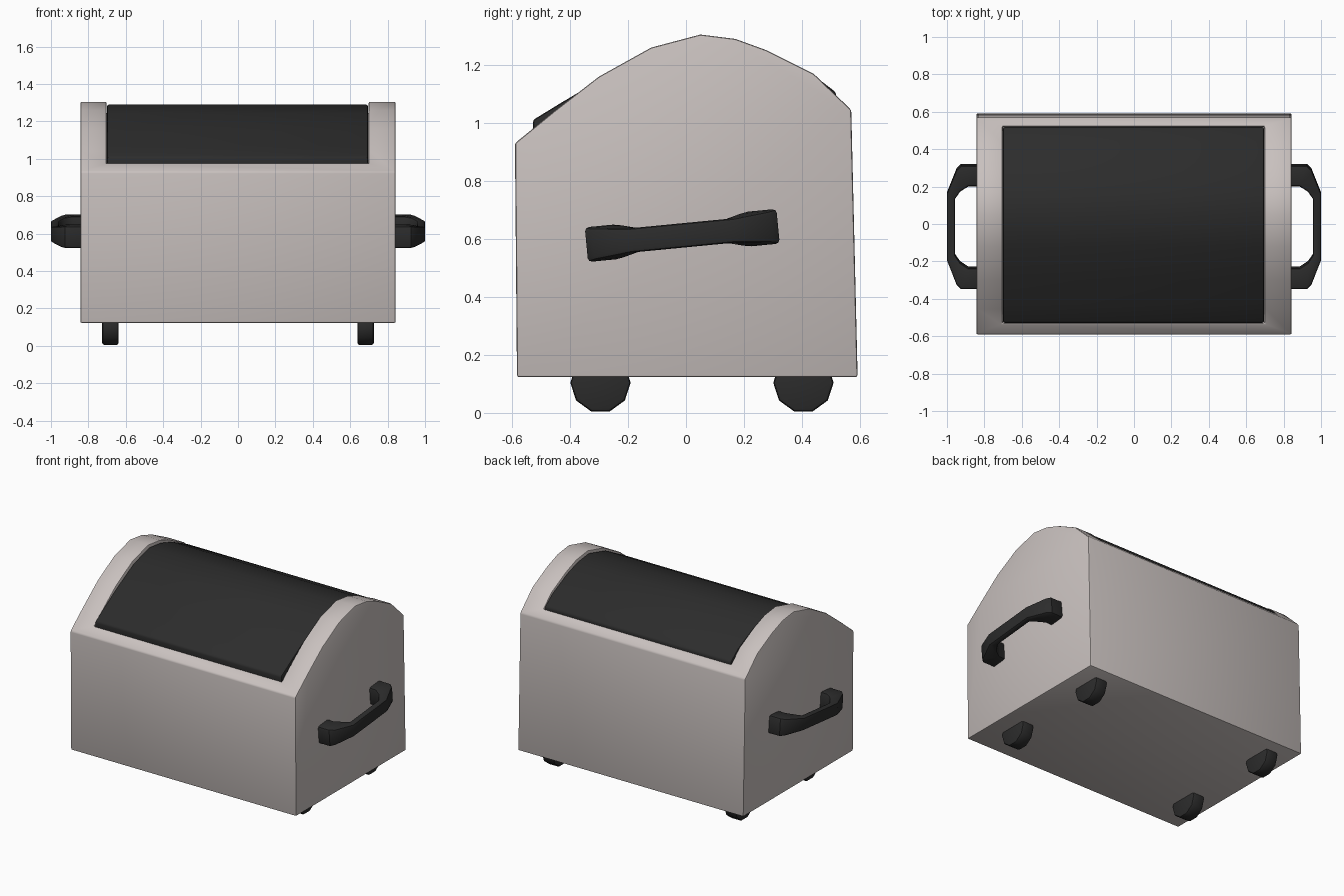
import bpy, bmesh, math
from mathutils import Matrix, Vector

if "Cube" in bpy.data.objects:
    bpy.data.objects.remove(bpy.data.objects["Cube"])


def material(name, rgb):
    m = bpy.data.materials.new(name)
    m.use_nodes = True
    m.diffuse_color = (*rgb, 1)
    m.node_tree.nodes["Principled BSDF"].inputs["Base Color"].default_value = (*rgb, 1)
    return m


SHELL = material("warm light grey", (0.58, 0.53, 0.515))
DARK = material("charcoal", (0.025, 0.025, 0.025))


def finish(bm, name, mat):
    bmesh.ops.recalc_face_normals(bm, faces=bm.faces)
    mesh = bpy.data.meshes.new(name)
    bm.to_mesh(mesh)
    bm.free()
    mesh.materials.append(mat)
    ob = bpy.data.objects.new(name, mesh)
    bpy.context.collection.objects.link(ob)
    return ob


def activate(ob):
    bpy.ops.object.select_all(action="DESELECT")
    ob.select_set(True)
    bpy.context.view_layer.objects.active = ob


def smooth(ob, degrees=35):
    activate(ob)
    bpy.ops.object.shade_smooth_by_angle(angle=math.radians(degrees))


def round_edges(ob, width, degrees=35, segments=2):
    mod = ob.modifiers.new("rounding", "BEVEL")
    mod.width = width
    mod.segments = segments
    mod.limit_method = "ANGLE"
    mod.angle_limit = math.radians(degrees)
    activate(ob)
    bpy.ops.object.modifier_apply(modifier=mod.name)


def extrude_profile(name, profile, x0, x1, mat):
    """Sweep a closed (y, z) outline along x."""
    bm = bmesh.new()
    face = bm.faces.new([bm.verts.new((x0, y, z)) for y, z in profile])
    ext = bmesh.ops.extrude_face_region(bm, geom=[face])
    moved = [g for g in ext["geom"] if isinstance(g, bmesh.types.BMVert)]
    bmesh.ops.translate(bm, verts=moved, vec=(x1 - x0, 0, 0))
    return finish(bm, name, mat)


# Body shell with a domed top
dome = [(-0.59, 0.93), (-0.455, 1.04), (-0.3, 1.16), (-0.12, 1.26), (0.05, 1.305),
        (0.17, 1.29), (0.28, 1.25), (0.44, 1.17), (0.57, 1.045)]
body = extrude_profile("body_shell", dome + [(0.592, 0.123), (-0.583, 0.123)],
                       -0.843, 0.843, SHELL)

# Lid outline, slightly lower than the side rims in the middle
lid_top = [(-0.528, 1.01), (-0.43, 1.07), (-0.3, 1.147), (-0.12, 1.243), (0.05, 1.29),
           (0.17, 1.275), (0.28, 1.24), (0.44, 1.165), (0.518, 1.105)]
lid_bottom = [(y, z - 0.06) for y, z in reversed(lid_top)]

# Recess that holds the lid
floor = [(y, z - 0.05) for y, z in lid_top]
floor[0], floor[-1] = (-0.531, floor[0][1]), (0.521, floor[-1][1])
cutter = extrude_profile("lid_recess_cutter", floor + [(0.521, 1.6), (-0.531, 1.6)],
                         -0.703, 0.698, SHELL)
cutter.hide_render = True
cut = body.modifiers.new("recess", "BOOLEAN")
cut.operation = "DIFFERENCE"
cut.solver = "EXACT"
cut.object = cutter
activate(body)
bpy.ops.object.modifier_apply(modifier=cut.name)
bpy.data.objects.remove(cutter)
round_edges(body, 0.012)
smooth(body)

# Curved lid
lid = extrude_profile("lid", lid_top + lid_bottom, -0.7, 0.695, DARK)
round_edges(lid, 0.01)
smooth(lid)


# Side handles: (outer x, outer y, inner x, inner y, half height) from root to grip
STATIONS = [(0.82, 0.332, 0.82, 0.22, 0.06), (0.925, 0.332, 0.885, 0.22, 0.06),
            (0.948, 0.31, 0.93, 0.19, 0.055), (1.0, 0.18, 0.957, 0.15, 0.042)]


def handle(name, side):
    bm = bmesh.new()
    path = [(s, -1) for s in STATIONS] + [(s, 1) for s in reversed(STATIONS)]
    rings = []
    for (ox, oy, ix, iy, h), k in path:
        corners = [(ox, oy, -h), (ox, oy, h), (ix, iy, h), (ix, iy, -h)]
        rings.append([bm.verts.new((x * side, y * k, z)) for x, y, z in corners])
    for a, b in zip(rings, rings[1:]):
        for i in range(4):
            j = (i + 1) % 4
            bm.faces.new((a[i], a[j], b[j], b[i]))
    bm.faces.new(rings[0])
    bm.faces.new(rings[-1])
    # The grip tilts upward toward the back
    tilt = Matrix.Translation((0, -0.013, 0.612)) @ Matrix.Rotation(math.radians(5.5), 4, "X")
    bm.transform(tilt)
    ob = finish(bm, name, DARK)
    round_edges(ob, 0.013, 50)
    smooth(ob)


for side, label in ((1, "left"), (-1, "right")):
    handle(label + "_handle", side)
    # Ten-sided wheels, partly sunk into the base
    for y, place in ((-0.295, "front"), (0.405, "back")):
        bm = bmesh.new()
        bmesh.ops.create_cone(bm, cap_ends=True, segments=10, radius1=0.104,
                              radius2=0.104, depth=0.088)
        bm.transform(Matrix.Translation((side * 0.682, y, 0.104))
                     @ Matrix.Rotation(math.pi / 2, 4, "Y"))
        wheel = finish(bm, f"{place}_{label}_wheel", DARK)
        round_edges(wheel, 0.012, 60)
        smooth(wheel, 40)
